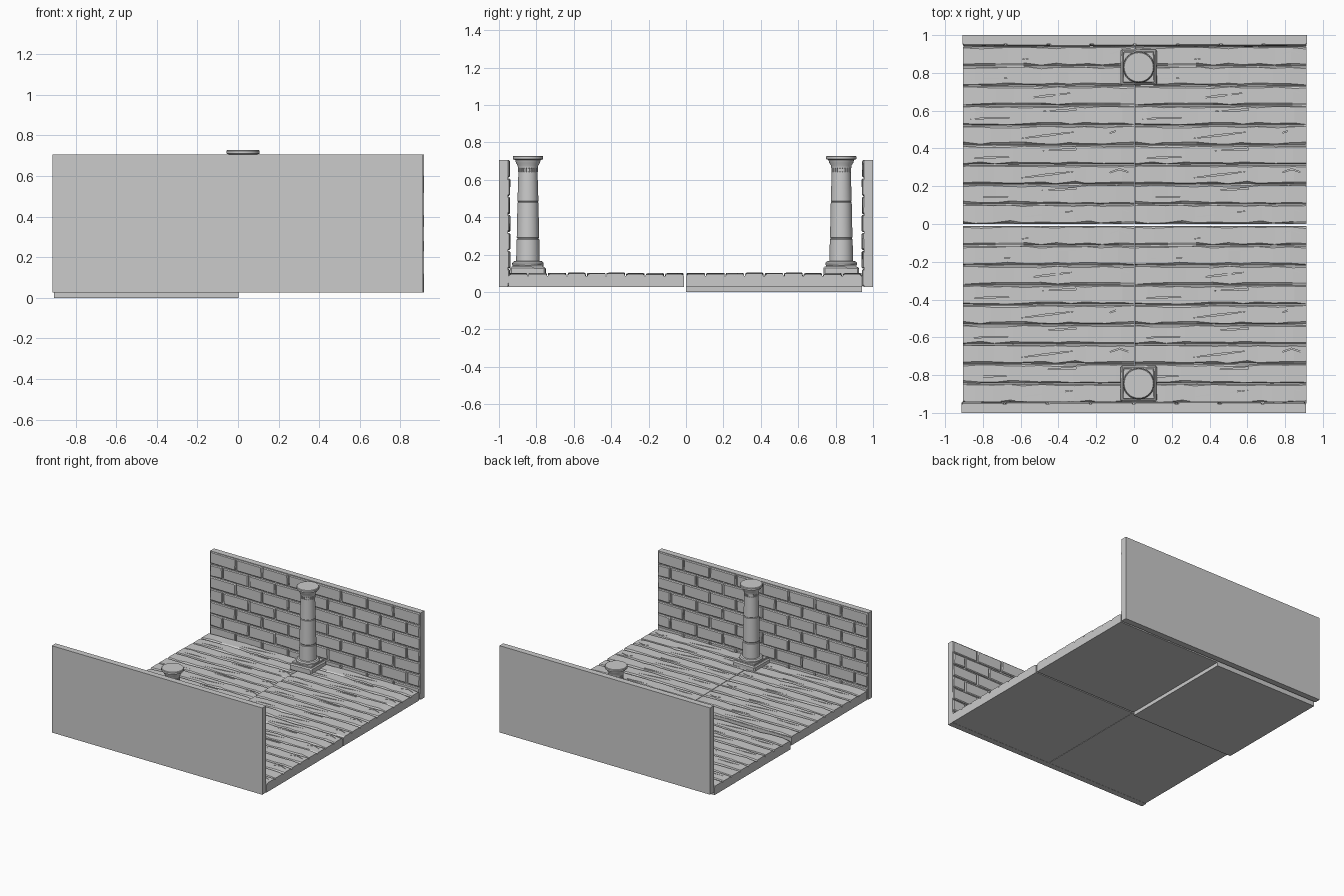
import bpy, bmesh, math, random
from mathutils import Vector, Matrix

if "Cube" in bpy.data.objects:
    bpy.data.objects.remove(bpy.data.objects["Cube"])

random.seed(7)
R = random.uniform
TW, TD = 0.908, 0.94      # floor tile width and depth
WL, WH = 1.825, 0.68      # wall length and height


def finish(name, bm, loc=(0, 0, 0), rot=0.0):
    bmesh.ops.recalc_face_normals(bm, faces=bm.faces)
    me = bpy.data.meshes.new(name)
    bm.to_mesh(me)
    bm.free()
    return place(name, me, loc, rot)


def place(name, me, loc, rot=0.0):
    ob = bpy.data.objects.new(name, me)
    ob.location = loc
    ob.rotation_euler.z = rot
    bpy.context.scene.collection.objects.link(ob)
    return ob


def box(bm, lo, hi, jitter=0.0, bevel=0.0):
    lo, hi = Vector(lo), Vector(hi)
    part = bmesh.new()
    bmesh.ops.create_cube(part, size=1, matrix=Matrix.Translation((lo + hi) / 2) @ Matrix.Diagonal((*(hi - lo), 1)))
    for v in part.verts:
        v.co += Vector((R(-jitter, jitter), R(-jitter, jitter) * 0.5, R(-jitter, jitter)))
    if bevel:
        bmesh.ops.bevel(part, geom=part.edges[:], offset=bevel, segments=1, affect='EDGES')
    tmp = bpy.data.meshes.new("tmp")
    part.to_mesh(tmp)
    part.free()
    bm.from_mesh(tmp)
    bpy.data.meshes.remove(tmp)


def loft(bm, rings):
    vs = [[bm.verts.new(p) for p in r] for r in rings]
    n = len(vs[0])
    for a, b in zip(vs, vs[1:]):
        for i in range(n):
            j = (i + 1) % n
            bm.faces.new((a[i], a[j], b[j], b[i]))
    bm.faces.new(vs[0][::-1])
    bm.faces.new(vs[-1])


def wedge(bm, pts, z0=0.066, z1=0.10):
    loft(bm, [[(x, y, z0) for x, y in pts], [(x, y, z1) for x, y in pts]])


# Floor planks for one tile: rough boards with uneven chamfered edges
pitch = TD / 9
planks = bmesh.new()
cuts = bmesh.new()
for k in range(9):
    y0, y1 = k * pitch + 0.002, (k + 1) * pitch - 0.002
    top = 0.0745 + R(-0.002, 0.002)
    rings = []
    n = 11
    for i in range(n + 1):
        x = TW * i / n + (R(-0.02, 0.02) if 0 < i < n else 0)
        t = top + R(-0.0015, 0.0015) - (0.004 if i in (0, n) else 0)
        a, b = R(0.001, 0.014), R(0.001, 0.010)
        e, f = R(0, 0.003), R(0, 0.003)
        rings.append([(x, y0 + e, 0.05), (x, y0 + e, 0.064), (x, y0 + e + a, t),
                      (x, y1 - f - b, t), (x, y1 - f, 0.064), (x, y1 - f, 0.05)])
    loft(planks, rings)
    # Cracks and notches carved into the board
    ym = (y0 + y1) / 2
    if k % 2 == 0:
        wedge(cuts, [(0.30, ym - 0.018), (0.45, ym - 0.004), (0.60, ym + 0.018), (0.44, ym + 0.003)])
        for s in (-1, 1):
            xa, xb = 0.83, 0.83 + s * 0.05
            wedge(cuts, [(xa, ym + 0.032), (xb, ym + 0.014), (xb, ym + 0.010), (xa, ym + 0.026)])
    else:
        wedge(cuts, [(0.42, ym + 0.022), (0.60, ym + 0.026), (0.60, ym + 0.036)])
        wedge(cuts, [(0.04, ym - 0.020), (0.25, ym - 0.012), (0.13, ym - 0.010)])
tile_planks = finish("floor_planks_front_left", planks)
cutter = finish("crack_cutter", cuts)
cutter.hide_render = True
mod = tile_planks.modifiers.new("cracks", 'BOOLEAN')
mod.operation = 'DIFFERENCE'
mod.object = cutter
mod.solver = 'EXACT'
bpy.context.view_layer.update()
deps = bpy.context.evaluated_depsgraph_get()
carved = bpy.data.meshes.new_from_object(tile_planks.evaluated_get(deps))
tile_planks.modifiers.clear()
bpy.data.objects.remove(tile_planks)
bpy.data.objects.remove(cutter)

# Four floor tiles; the back left one sits lower
slab = bmesh.new()
box(slab, (0, 0, 0), (TW, TD, 0.06))
slab_mesh = finish("floor_slab_front_left", slab, (-0.906, -0.95, 0.026)).data
place("floor_planks_front_left", carved, (-0.906, -0.95, 0.026))
for label, x, y, z in (("front_right", 0.005, -0.95, 0.026), ("back_right", 0.005, 0, 0.026), ("back_left", -0.906, 0, 0)):
    place("floor_slab_" + label, slab_mesh, (x, y, z))
    place("floor_planks_" + label, carved, (x, y, z))

# Brick wall, inner face towards +y; origin at outer lower middle
rows, per_row = 7, 8
rh, bl = WH / rows, WL / per_row
bricks = bmesh.new()
for r in range(rows):
    shift = bl / 2 if r % 2 else 0
    x = -WL / 2 - shift
    while x < WL / 2 - 0.01:
        joint = x + bl
        xa, xb = max(x, -WL / 2), min(joint, WL / 2)
        g = 0.004
        box(bricks, (xa + g, 0.036, r * rh + g), (xb - g, 0.058 + R(-0.003, 0.003), (r + 1) * rh - g), 0.003, 0.006)
        x = joint
brick_mesh = finish("front_wall_bricks", bricks, (-0.002, -1, 0.027)).data
back = bmesh.new()
box(back, (-WL / 2, 0, 0), (WL / 2, 0.047, WH))
back_mesh = finish("front_wall_slab", back, (-0.002, -1, 0.027)).data
place("back_wall_bricks", brick_mesh, (0.004, 1, 0.027), math.pi)
place("back_wall_slab", back_mesh, (0.004, 1, 0.027), math.pi)

# Column: lathed shaft with drum joints, moulded base and capital
profile = [(0.080, 0.140), (0.084, 0.146), (0.084, 0.156), (0.076, 0.164), (0.063, 0.166),
           (0.061, 0.280), (0.057, 0.284), (0.057, 0.288), (0.060, 0.292),
           (0.056, 0.478), (0.053, 0.481), (0.053, 0.483), (0.056, 0.486),
           (0.051, 0.642), (0.047, 0.645), (0.047, 0.660), (0.054, 0.664), (0.055, 0.676),
           (0.064, 0.690), (0.068, 0.706), (0.081, 0.710), (0.081, 0.724), (0.077, 0.728)]
SEG = 32
shaft = bmesh.new()
loft(shaft, [[(r * math.cos(2 * math.pi * i / SEG), r * math.sin(2 * math.pi * i / SEG), z) for i in range(SEG)]
             for r, z in profile])
shaft_ob = finish("column_shaft_front", shaft, (0.025, -0.845, 0))
bpy.context.view_layer.objects.active = shaft_ob
shaft_ob.select_set(True)
bpy.ops.object.shade_smooth_by_angle(angle=math.radians(30))

# Ring of small ribs under the capital
ribs = bmesh.new()
for i in range(24):
    start = len(ribs.verts)
    box(ribs, (0.044, -0.004, 0.641), (0.053, 0.004, 0.664))
    ribs.verts.ensure_lookup_table()
    bmesh.ops.rotate(ribs, verts=ribs.verts[start:], cent=(0, 0, 0), matrix=Matrix.Rotation(2 * math.pi * i / 24, 3, 'Z'))
ribs_ob = finish("column_ribs_front", ribs, (0.025, -0.845, 0))

# Square worn plinth
plinth = bmesh.new()
box(plinth, (-0.095, -0.095, 0.080), (0.095, 0.095, 0.134), 0.003, 0.008)
box(plinth, (-0.082, -0.082, 0.125), (0.082, 0.082, 0.146), 0.002, 0.004)
plinth_ob = finish("column_plinth_front", plinth, (0.025, -0.845, 0))

for ob in (shaft_ob, ribs_ob, plinth_ob):
    place(ob.name.replace("front", "back"), ob.data, (0.025, 0.83, 0))
